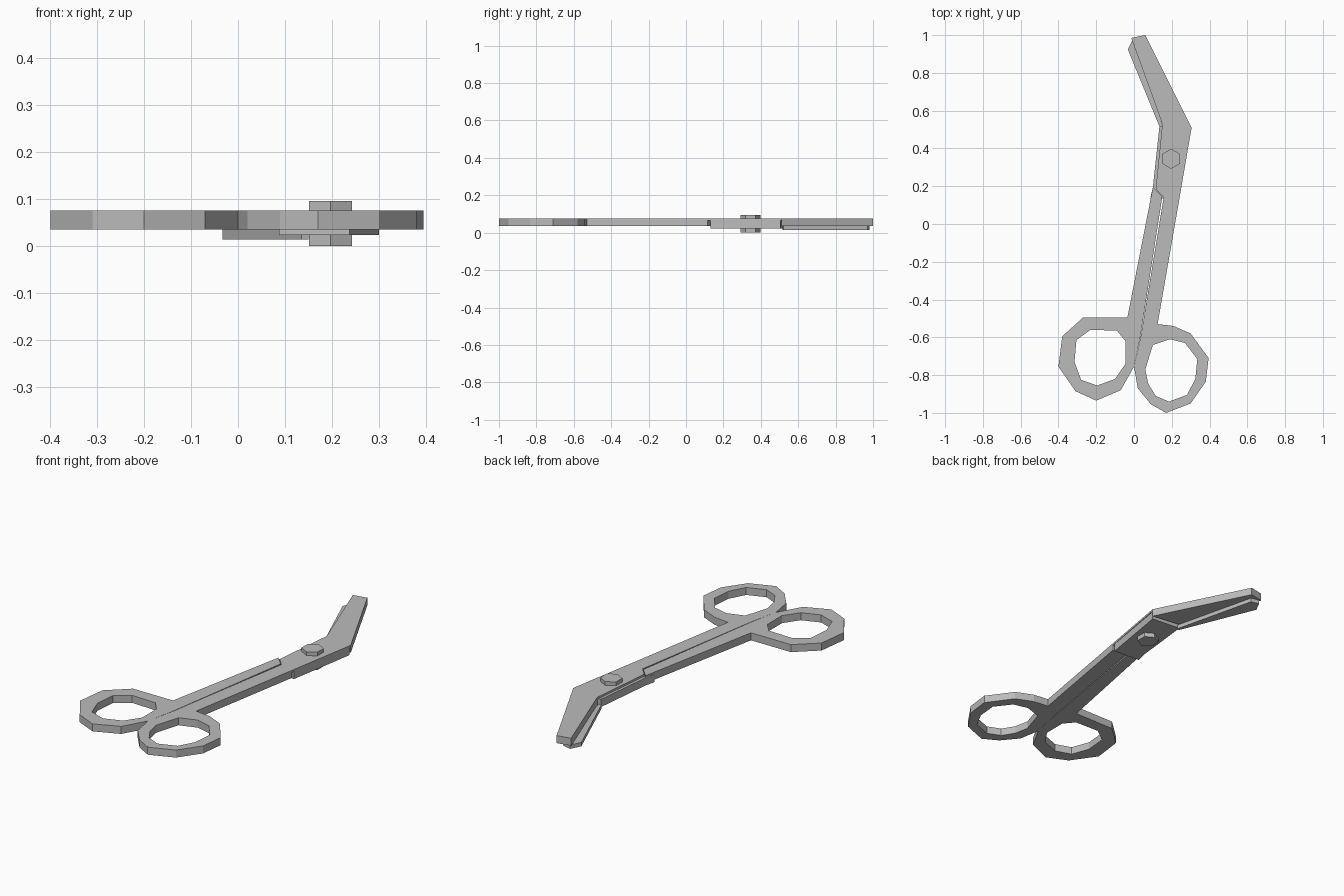
import bpy

default_cube = bpy.data.objects.get("Cube")
if default_cube:
    bpy.data.objects.remove(default_cube, do_unlink=True)

steel = bpy.data.materials.new("grey steel")
steel.use_nodes = True
steel_colour = (0.5, 0.5, 0.5, 1)
steel.diffuse_color = steel_colour
steel.node_tree.nodes["Principled BSDF"].inputs["Base Color"].default_value = steel_colour


def plate(name, bottom, top, *outlines):
    """Flat-sided plate between two heights; outlines after the first are holes."""
    curve = bpy.data.curves.new(name + " profile", "CURVE")
    curve.dimensions = "2D"
    curve.fill_mode = "BOTH"
    curve.extrude = (top - bottom) / 2
    for outline in outlines:
        spline = curve.splines.new("POLY")
        spline.points.add(len(outline) - 1)
        for point, (x, y) in zip(spline.points, outline):
            point.co = (x, y, 0, 1)
        spline.use_cyclic_u = True
    helper = bpy.data.objects.new(name + " helper", curve)
    bpy.context.collection.objects.link(helper)
    bpy.context.view_layer.update()
    depsgraph = bpy.context.evaluated_depsgraph_get()
    mesh = bpy.data.meshes.new_from_object(helper.evaluated_get(depsgraph))
    bpy.data.objects.remove(helper, do_unlink=True)
    mesh.name = name
    mesh.materials.clear()
    mesh.materials.append(steel)
    for face in mesh.polygons:
        face.use_smooth = False
        face.material_index = 0
    part = bpy.data.objects.new(name, mesh)
    part.location.z = (top + bottom) / 2
    bpy.context.collection.objects.link(part)
    return part


# Heights shared by the two interlocking halves
HANDLE_BOTTOM, HANDLE_TOP = 0.035, 0.075
LAP_BOTTOM, LAP_SPLIT = 0.023, 0.064
LOWER_BLADE_BOTTOM = 0.014

# Handles: finger ring and shank in one outline, with the ring hole
left_outline = [
    (0.1, 0.195), (-0.035, -0.495), (-0.27, -0.495), (-0.38, -0.595),
    (-0.4, -0.755), (-0.31, -0.885), (-0.2, -0.935), (-0.07, -0.88),
    (0, -0.755), (0.033, -0.6), (0.15, 0.145)]
left_hole = [
    (-0.23, -0.56), (-0.305, -0.615), (-0.315, -0.73), (-0.28, -0.825),
    (-0.195, -0.855), (-0.1, -0.82), (-0.045, -0.74), (-0.045, -0.62),
    (-0.09, -0.565)]
plate("left_handle", HANDLE_BOTTOM, HANDLE_TOP, left_outline, left_hole)

right_outline = [
    (0.157, 0.14), (0.035, -0.6), (0, -0.755), (0.02, -0.87),
    (0.09, -0.955), (0.17, -1), (0.3, -0.95), (0.38, -0.835),
    (0.395, -0.71), (0.3, -0.58), (0.21, -0.54), (0.125, -0.53),
    (0.237, 0.115)]
right_hole = [
    (0.1, -0.64), (0.19, -0.61), (0.27, -0.63), (0.335, -0.715),
    (0.325, -0.82), (0.28, -0.905), (0.185, -0.94), (0.115, -0.91),
    (0.075, -0.845), (0.06, -0.77)]
plate("right_handle", HANDLE_BOTTOM, HANDLE_TOP, right_outline, right_hole)

# Half-lap joint where the two halves cross
plate("upper_lap", LAP_SPLIT, HANDLE_TOP,
      [(0.157, 0.14), (0.237, 0.115), (0.305, 0.51), (0.15, 0.53), (0.115, 0.185)])
plate("lower_lap", LAP_BOTTOM, LAP_SPLIT,
      [(0.087, 0.14), (0.238, 0.13), (0.3, 0.505), (0.135, 0.52), (0.1, 0.195)])

# Angled blades
plate("upper_blade", HANDLE_BOTTOM, HANDLE_TOP,
      [(0.15, 0.53), (0.305, 0.51), (0.06, 1), (-0.015, 0.985)])
plate("lower_blade", LOWER_BLADE_BOTTOM, HANDLE_BOTTOM,
      [(0.135, 0.515), (0.15, 0.52), (0.04, 0.97), (-0.005, 0.98), (-0.033, 0.925)])

# Hexagonal pivot bolt through both halves
bpy.ops.mesh.primitive_cylinder_add(
    vertices=6, radius=0.053, depth=0.095, location=(0.197, 0.345, 0.0475))
bolt = bpy.context.object
bolt.name = "pivot_bolt"
bolt.data.materials.append(steel)
